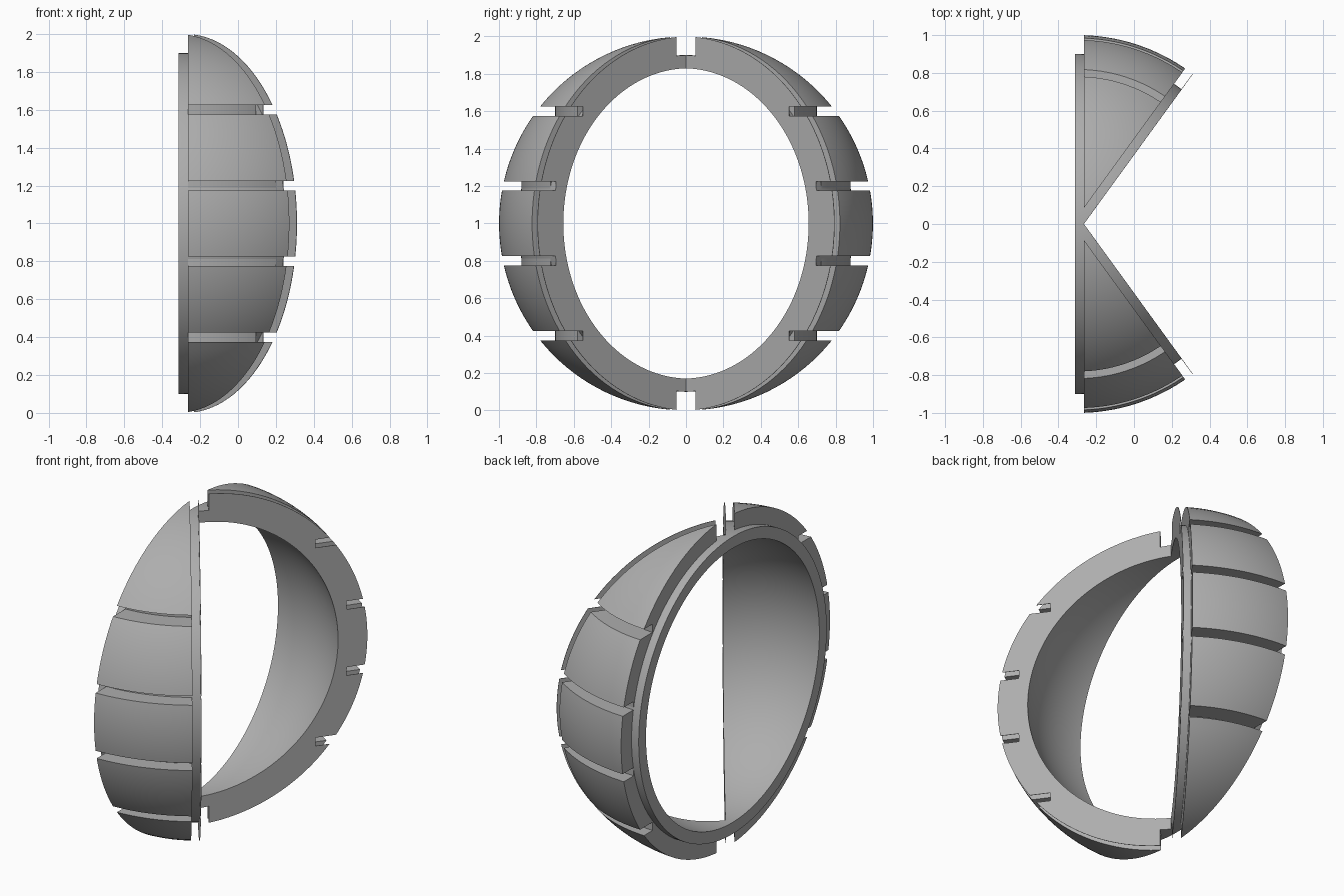
import bpy, bmesh, math

if "Cube" in bpy.data.objects:
    bpy.data.objects.remove(bpy.data.objects["Cube"])

C = -0.297      # sphere centre x
APEX = -0.265   # where the two slanted end planes meet
BACK = -0.313   # rear plane
COT = 1 / math.tan(math.radians(54))
GROOVES = [(-0.625, -0.575, 0.70), (-0.225, -0.175, 0.88),
           (0.175, 0.225, 0.88), (0.575, 0.625, 0.70)]

mat = bpy.data.materials.new("grey")
mat.diffuse_color = (0.42, 0.42, 0.42, 1)
mat.use_nodes = True
mat.node_tree.nodes["Principled BSDF"].inputs["Base Color"].default_value = mat.diffuse_color


def new_object(name, bm):
    me = bpy.data.meshes.new(name)
    bm.to_mesh(me)
    bm.free()
    ob = bpy.data.objects.new(name, me)
    bpy.context.collection.objects.link(ob)
    return ob


def arc(r, z0, z1):
    n = max(4, int(abs(z1 - z0) / r * 48))
    a0, a1 = (math.asin(max(-1, min(1, z / r))) for z in (z0, z1))
    return [(r * math.cos(a0 + (a1 - a0) * i / n), r * math.sin(a0 + (a1 - a0) * i / n))
            for i in range(n + 1)]


def revolve(name, chains):
    """Spin pole-to-pole profiles (radius, height) about the vertical axis."""
    bm = bmesh.new()
    for chain in chains:
        vs = [bm.verts.new((max(r, 0), 0, z)) for r, z in chain]
        es = [bm.edges.new(p) for p in zip(vs, vs[1:])]
        bmesh.ops.spin(bm, geom=vs + es, cent=(0, 0, 0), axis=(0, 0, 1),
                       angle=2 * math.pi, steps=160)
    bmesh.ops.remove_doubles(bm, verts=bm.verts, dist=1e-5)
    if bm.calc_volume(signed=True) < 0:
        bmesh.ops.reverse_faces(bm, faces=bm.faces)
    bmesh.ops.translate(bm, verts=bm.verts, vec=(C, 0, 1))
    return new_object(name, bm)


def prism(polys):
    """Vertical prisms from plan outlines."""
    bm = bmesh.new()
    for poly in polys:
        f = bm.faces.new([bm.verts.new((x, y, -0.5)) for x, y in poly])
        ext = bmesh.ops.extrude_face_region(bm, geom=[f])
        bmesh.ops.translate(bm, vec=(0, 0, 3),
                            verts=[v for v in ext["geom"] if isinstance(v, bmesh.types.BMVert)])
    bmesh.ops.recalc_face_normals(bm, faces=bm.faces)
    return new_object("cutter", bm)


def both_sides(poly):
    return [poly, [(x, -y) for x, y in poly]]


def keep_inside(ob, polys):
    cutter = prism(polys)
    mod = ob.modifiers.new("clip", 'BOOLEAN')
    mod.operation, mod.solver, mod.object = 'INTERSECT', 'EXACT', cutter
    me = bpy.data.meshes.new_from_object(
        ob.evaluated_get(bpy.context.evaluated_depsgraph_get()))
    ob.modifiers.clear()
    ob.data = me
    bpy.data.objects.remove(cutter)
    me.materials.clear()
    me.materials.append(mat)
    bpy.ops.object.select_all(action='DESELECT')
    ob.select_set(True)
    bpy.context.view_layer.objects.active = ob
    bpy.ops.object.shade_smooth_by_angle(angle=math.radians(25))


# grooved outer profile
outer, z = [], -1
for lo, hi, floor in GROOVES:
    outer += arc(1, z, lo) + [(floor, lo), (floor, hi)]
    z = hi
outer += arc(1, z, 1)
grooved = [outer, arc(0.895, 0.895, -0.895)]

# inner shell with the rear lip
far = APEX + 1.2 * COT
shell = revolve("inner_shell", [arc(0.9, -0.9, 0.9), arc(0.83, 0.83, -0.83)])
keep_inside(shell, [[(BACK, -1.2), (far, -1.2), (APEX, 0), (far, 1.2), (BACK, 1.2)]])

# raised outer panels, set back from the end planes
y0 = 0.05 / math.cos(math.radians(54))
panels = revolve("outer_panels", grooved)
keep_inside(panels, both_sides([(APEX, y0), (APEX + (1.2 - y0) * COT, 1.2), (APEX, 1.2)]))

# thin notched plates on the end planes
t = 0.003
plates = revolve("end_plates", grooved)
keep_inside(plates, both_sides([(APEX + 0.05 * COT, 0.05), (far, 1.2),
                                (far - t, 1.2), (APEX + 0.05 * COT - t, 0.05)]))
